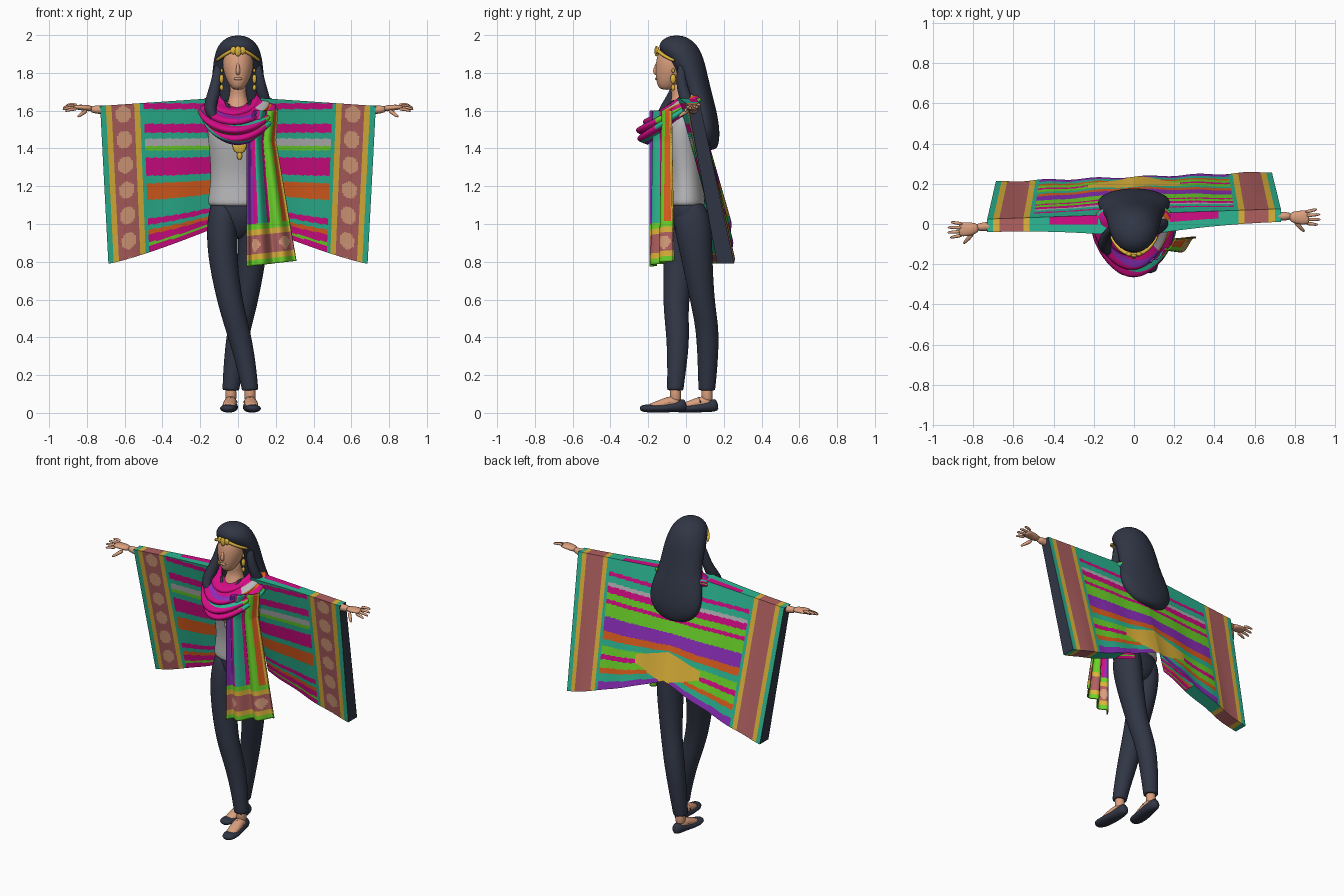
import bpy, bmesh
from math import sin, cos, pi
from mathutils import Vector

cube = bpy.data.objects.get("Cube")
if cube:
    bpy.data.objects.remove(cube, do_unlink=True)

# Ten flat colours, given as display values and converted to linear
PALETTE = {
    "teal": (48, 182, 146), "magenta": (214, 20, 134), "purple": (140, 50, 186),
    "lime": (108, 212, 46), "orange": (224, 96, 36), "mustard": (224, 180, 62),
    "dusty_red": (176, 97, 97), "grey": (182, 182, 184), "skin": (218, 158, 125),
    "navy": (52, 57, 71)}
NAMES = list(PALETTE)
MATS = []
for label, rgb in PALETTE.items():
    mat = bpy.data.materials.new(label)
    mat.use_nodes = True
    colour = tuple((c / 255) ** 2.2 for c in rgb) + (1,)
    mat.diffuse_color = colour
    shader = mat.node_tree.nodes["Principled BSDF"]
    shader.inputs["Base Color"].default_value = colour
    shader.inputs["Roughness"].default_value = 0.8
    MATS.append(mat)


def finish(name, bm, mats, subdivide=0, thickness=0):
    mesh = bpy.data.meshes.new(name)
    for face in bm.faces:
        face.smooth = True
    bm.to_mesh(mesh)
    bm.free()
    for m in mats:
        mesh.materials.append(m)
    obj = bpy.data.objects.new(name, mesh)
    bpy.context.collection.objects.link(obj)
    if thickness:
        mod = obj.modifiers.new("Thickness", "SOLIDIFY")
        mod.thickness = thickness
    if subdivide:
        mod = obj.modifiers.new("Smooth", "SUBSURF")
        mod.levels = mod.render_levels = subdivide


def skin_rings(name, rings, colour, subdivide=2):
    """Closed surface through a row of equal rings."""
    bm = bmesh.new()
    rows = [[bm.verts.new(p) for p in ring] for ring in rings]
    n = len(rows[0])
    for a, b in zip(rows, rows[1:]):
        for i in range(n):
            j = (i + 1) % n
            bm.faces.new((a[i], a[j], b[j], b[i]))
    bm.faces.new(rows[0][::-1])
    bm.faces.new(rows[-1])
    bmesh.ops.recalc_face_normals(bm, faces=bm.faces[:])
    finish(name, bm, [MATS[NAMES.index(colour)]], subdivide)


def loft(name, levels, colour, n=16):
    """Horizontal ellipses: height, centre y, half width, half depth."""
    rings = [[(rx * cos(2 * pi * i / n), cy + ry * sin(2 * pi * i / n), z)
              for i in range(n)] for z, cy, rx, ry in levels]
    skin_rings(name, rings, colour)


def tube(name, path, colour, n=10, subdivide=1):
    """Round or oval tube: x, y, z, radius and optional second radius."""
    pts = [Vector(p[:3]) for p in path]
    whole = (pts[-1] - pts[0]).normalized()
    ref = Vector((0, 0, 1)) if abs(whole.z) < 0.75 else Vector((0, 1, 0))
    rings = []
    for i, p in enumerate(path):
        along = (pts[min(i + 1, len(pts) - 1)] - pts[max(i - 1, 0)]).normalized()
        side = along.cross(ref).normalized()
        up = side.cross(along)
        rings.append([pts[i] + side * p[3] * cos(2 * pi * k / n)
                      + up * p[-1] * sin(2 * pi * k / n) for k in range(n)])
    skin_rings(name, rings, colour, subdivide)


def ball(name, centre, size, colour):
    bm = bmesh.new()
    bmesh.ops.create_uvsphere(bm, u_segments=14, v_segments=8, radius=1)
    for v in bm.verts:
        v.co = Vector([c + s * q for c, s, q in zip(centre, size, v.co)])
    finish(name, bm, [MATS[NAMES.index(colour)]])


def sheet(name, shape, paint, us, vs, nu, nv, thickness=0):
    """Cloth grid; paint gives the colour of every cell."""
    def mix(span, k):
        return span[0] + (span[1] - span[0]) * k
    bm = bmesh.new()
    grid = [[bm.verts.new(shape(mix(us, i / nu), mix(vs, j / nv)))
             for j in range(nv + 1)] for i in range(nu + 1)]
    for i in range(nu):
        for j in range(nv):
            face = bm.faces.new((grid[i][j], grid[i + 1][j],
                                 grid[i + 1][j + 1], grid[i][j + 1]))
            tone = paint(mix(us, (i + 0.5) / nu), mix(vs, (j + 0.5) / nv))
            face.material_index = NAMES.index(tone)
    finish(name, bm, MATS, 0, thickness)


def band(stops, k):
    for limit, tone in stops:
        if k < limit:
            return tone
    return stops[-1][1]


# Striped wrap with wide hanging sleeves
REACH = 0.73
BORDER = [(.52, "teal"), (.55, "mustard"), (.67, "dusty_red"), (.7, "mustard"), (1, "teal")]
FRONT = [(.02, "teal"), (.06, "magenta"), (.16, "teal"), (.22, "magenta"), (.26, "teal"),
         (.31, "grey"), (.34, "lime"), (.39, "teal"), (.51, "magenta"), (.56, "teal"),
         (.67, "orange"), (.79, "teal"), (.83, "magenta"), (.86, "teal"), (.89, "orange"),
         (.94, "magenta"), (.96, "lime"), (1, "magenta")]
BACK = [(.12, "teal"), (.15, "magenta"), (.2, "teal"), (.23, "grey"), (.28, "magenta"),
        (.33, "lime"), (.36, "magenta"), (.46, "lime"), (.57, "purple"), (.63, "orange"),
        (.68, "teal"), (.74, "lime"), (.78, "magenta"), (.84, "lime"), (.88, "orange"),
        (.94, "teal"), (1, "purple")]


def wrap(d, t, back):
    k = abs(d) / REACH
    x = d * (1 - .06 * t)
    top, hem = 1.675 - .05 * k, .79 + .24 * (1 - k) ** 1.2
    if back:
        y = .05 + .185 * t
    else:
        y = -.015 + .16 * t - .05 * (1 - k) ** 2 * (1 - t)
    y += .004 * sin(25 * x) * t + .035 * x
    return Vector((x, y, top + (hem - top) * t))


def level(d, t):
    """Stripes run level above and follow the hem below."""
    drop = (1.655 - wrap(d, t, True).z) / .78
    return drop + (t - drop) * t ** 3


def paint_front(d, t):
    a = abs(d)
    if a < .5:
        return band(FRONT, level(d, t))
    tone = band(BORDER, a)
    if tone == "dusty_red":
        row = (t * 6.1) % 1 - .4
        if ((a - .61) / .042) ** 2 + (row / .33) ** 2 < 1:
            return "skin"
    return tone


def paint_back(d, t):
    if t > .73 and abs(d) < .24 * min(1, (1.02 - t) / .22):
        return "mustard"
    return band(BACK, level(d, t)) if abs(d) < .5 else band(BORDER, abs(d))


def paint_shoulder(d, k):
    return "magenta" if .18 < abs(d) < .42 and k > .5 else band(BORDER, abs(d))


sheet("wrap_back", lambda d, t: wrap(d, t, True), paint_back, (-REACH, REACH), (0, 1), 146, 120)
for s, side in ((-1, "right"), (1, "left")):
    inner, outer = .12 * s, REACH * s

    def across(t):
        return lambda d, k: wrap(d, t, False).lerp(wrap(d, t, True), k)

    sheet("wrap_front_" + side, lambda d, t: wrap(d, t, False), paint_front,
          (inner, outer), (0, 1), 61, 120)
    sheet("wrap_shoulder_" + side, across(0), paint_shoulder, (inner, outer), (0, 1), 61, 2)
    sheet("wrap_hem_" + side, across(1), lambda d, k: band(BORDER, abs(d)),
          (.3 * s, outer), (0, 1), 43, 2)
    sheet("sleeve_lining_" + side, lambda t, k: across(t)(outer, k),
          lambda t, k: "navy", (0, 1), (0, 1), 16, 1)

    # Arm, hand and fingers, with the thumb edge tilted down
    def arm_point(x, y, z, *r):
        return (s * x, y + .035 * s * x, z + .4 * (y - .01), *r)

    tube("arm_" + side, [arm_point(.14, .015, 1.6, .025), arm_point(.5, .015, 1.595, .025),
                         arm_point(.72, .015, 1.6, .025), arm_point(.79, .01, 1.61, .022)], "skin")
    tube("palm_" + side, [arm_point(.77, .01, 1.61, .022, .019), arm_point(.81, .003, 1.618, .036, .017),
                          arm_point(.855, .003, 1.622, .038, .014), arm_point(.872, .003, 1.62, .032, .01)], "skin")
    for i, length in enumerate((.062, .077, .074, .058)):
        y = -.025 + .018 * i
        tube("finger_%d_%s" % (i + 1, side),
             [arm_point(.85, y, 1.622, .011), arm_point(.85 + length * .6, y * 1.25, 1.624, .01),
              arm_point(.855 + length, y * 1.45, 1.614, .007)], "skin", 6)
    tube("thumb_" + side, [arm_point(.8, -.015, 1.612, .015), arm_point(.825, -.045, 1.606, .012),
                           arm_point(.85, -.07, 1.598, .008)], "skin", 6)

    # Earring
    ball("earring_stud_" + side, (.086 * s, -.068, 1.812), (.007, .008, .012), "mustard")
    ball("earring_hoop_" + side, (.087 * s, -.068, 1.768), (.012, .015, .025), "mustard")
    ball("earring_drop_" + side, (.087 * s, -.068, 1.722), (.01, .011, .016), "mustard")

# Torso, neck and hips
loft("top", [(1.09, 0, .16, .1), (1.11, 0, .166, .104), (1.25, 0, .142, .088), (1.4, -.02, .158, .108),
             (1.5, -.022, .165, .112), (1.58, -.008, .155, .065), (1.62, 0, .06, .04)], "grey")
tube("neck", [(0, -.06, 1.5, .085, .075), (0, -.045, 1.58, .085, .07), (0, -.025, 1.66, .052),
              (0, -.035, 1.7, .045), (0, -.05, 1.77, .046)], "skin")
loft("hips", [(1.14, 0, .14, .08), (1.08, .005, .157, .098), (1.01, .012, .15, .098),
              (.95, .02, .09, .07), (.92, .02, .04, .04)], "navy")

# Crossed legs: the right one passes in front
LEGS = {
    "right": [(-.07, .0, 1.12, .07, .07), (-.08, -.002, 1.04, .082, .1), (-.085, -.012, .95, .086, .106),
              (-.08, -.035, .8, .079, .088), (-.04, -.058, .57, .068), (.012, -.04, .4, .064),
              (.05, -.05, .22, .051), (.064, -.057, .125, .045), (.064, -.057, .118, .045)],
    "left": [(.07, .02, 1.12, .07, .07), (.078, .028, 1.04, .082, .1), (.083, .042, .95, .085, .1),
             (.072, .06, .8, .077, .084), (.04, .09, .57, .064), (0, .117, .43, .064),
             (-.028, .114, .22, .053), (-.038, .11, .125, .046), (-.038, .11, .118, .046)]}
for side, path in LEGS.items():
    tube("trouser_leg_" + side, path, "navy", 12, 2)
    x, y = path[-1][:2]
    out = .02 if x > 0 else -.02
    tube("ankle_" + side, [(x, y, .17, .032), (x, y, .1, .03), (x, y + .005, .05, .034)], "skin")
    tube("foot_" + side, [(x, y + .03, .05, .03), (x, y - .02, .062, .036, .036),
                          (x + out * .4, y - .08, .044, .039, .024),
                          (x + out * .7, y - .15, .03, .033, .016)], "skin")
    tube("shoe_" + side, [(x, y + .06, .045, .018, .03), (x, y + .04, .04, .037, .038),
                          (x, y - .02, .03, .042, .028), (x + out * .4, y - .08, .022, .048, .022),
                          (x + out * .8, y - .15, .024, .049, .024),
                          (x + out, y - .19, .024, .026, .016)], "navy")
    tube("shoe_strap_" + side, [(x - .04, y - .03, .05, .006), (x, y - .05, .096, .006),
                                (x + .04, y - .03, .05, .006)], "navy", 6)

# Head and face
loft("head", [(1.71, -.1, .022, .025), (1.725, -.1, .04, .05), (1.765, -.082, .064, .078),
              (1.82, -.066, .082, .098), (1.87, -.06, .085, .1), (1.92, -.055, .072, .09),
              (1.96, -.055, .03, .04)], "skin")
tube("nose", [(0, -.148, 1.86, .007), (0, -.163, 1.825, .01), (0, -.167, 1.802, .015, .013),
              (0, -.15, 1.792, .01)], "skin", 8)
ball("lips", (0, -.156, 1.769), (.022, .009, .008), "skin")

# Long hair with loose front locks and a centre parting
loft("hair", [(1.998, -.05, .025, .025), (1.985, -.05, .065, .065), (1.95, -.045, .104, .103),
              (1.91, -.028, .12, .108), (1.87, -.004, .13, .1), (1.8, .028, .138, .085),
              (1.7, .056, .146, .08), (1.6, .088, .176, .075), (1.5, .112, .188, .068),
              (1.43, .12, .145, .056), (1.39, .125, .07, .035)], "navy", 20)
tube("hair_lock_right", [(-.1, -.02, 1.86, .022), (-.112, -.035, 1.77, .028), (-.13, -.06, 1.68, .036),
                         (-.155, -.105, 1.61, .038), (-.13, -.14, 1.56, .024), (-.09, -.15, 1.535, .008)], "navy")
tube("hair_lock_left", [(.1, -.02, 1.86, .022), (.112, -.03, 1.77, .028), (.13, -.01, 1.68, .036),
                        (.16, .03, 1.6, .03)], "navy")
tube("hair_parting", [(0, -.125, 1.95, .003), (0, -.09, 1.985, .003), (0, -.03, 1.993, .003)], "skin", 6)

# Gold headband, necklace and pendants
tube("headband", [(-.118, -.055, 1.862, .009), (-.089, -.108, 1.885, .01), (-.047, -.145, 1.912, .011),
                  (0, -.156, 1.932, .012), (.047, -.145, 1.912, .011), (.089, -.108, 1.885, .01),
                  (.118, -.055, 1.862, .009)], "mustard", 8)
for i in (-1, 0, 1):
    ball("forehead_pendant_%d" % (i + 2), (.024 * i, -.157 + .006 * abs(i), 1.915 + .004 * abs(i)),
         (.017, .01, .028 - .007 * abs(i)), "mustard")
tube("necklace", [(-.07, -.06, 1.66, .009), (-.05, -.108, 1.61, .009), (0, -.128, 1.57, .01),
                  (.05, -.108, 1.61, .009), (.07, -.06, 1.66, .009)], "navy", 8)
ball("chest_pendant", (.008, -.132, 1.415), (.038, .012, .042), "mustard")
ball("chest_pendant_drop", (.008, -.13, 1.362), (.015, .01, .022), "mustard")

# Scarf draped round the neck
COWL = [(.3, "magenta"), (.36, "purple"), (.5, "magenta"), (.57, "teal"), (.72, "magenta"),
        (.77, "lime"), (.9, "magenta"), (.95, "teal"), (1, "purple")]
SHOULDER = [(.2, "magenta"), (.32, "grey"), (.45, "orange"), (.55, "magenta"), (.7, "lime"),
            (.85, "teal"), (1, "magenta")]


def cowl(a, v):
    front = ((1 - sin(a)) / 2) ** 1.8
    bulge = sin(2.2 * v) + .07 * cos(25 * v + 2 * a) * (.3 + front)
    return (cos(a) * (.088 + .112 * bulge),
            -.01 + sin(a) * (.07 + (.05 + .115 * front) * bulge),
            1.705 - .06 * v - front * (.085 + .135 * v))


sheet("scarf_cowl", cowl, lambda a, v: band(SHOULDER if cos(a) > .7 else COWL, v),
      (0, 2 * pi), (0, 1), 72, 50, .008)

# Hanging scarf end with a patterned border
STRIPES = [(.2, "purple"), (.27, "magenta"), (.44, "teal"), (.56, "magenta"), (.8, "lime"),
           (.9, "orange"), (1, "mustard")]
ENDS = [(.035, "lime"), (.06, "mustard"), (.155, "dusty_red"), (.185, "mustard"), (.22, "lime")]


def tail(u, t):
    left = .045 + .035 * max(0, 1 - t * 5)
    return (left + u * (.13 + .135 * t),
            -.19 + .11 * u + .024 * sin(15 * u) * (.4 + .6 * t),
            1.6 - .825 * t + .03 * u * t)


def paint_tail(u, t):
    up = .82 * (1 - t)
    if up > .22:
        return band(STRIPES, u)
    if min(abs(u - .2), abs(u - .8)) / .12 + abs(up - .108) / .04 < 1:
        return "skin"
    return band(ENDS, up)


sheet("scarf_end", tail, paint_tail, (0, 1), (0, 1), 40, 82, .008)
